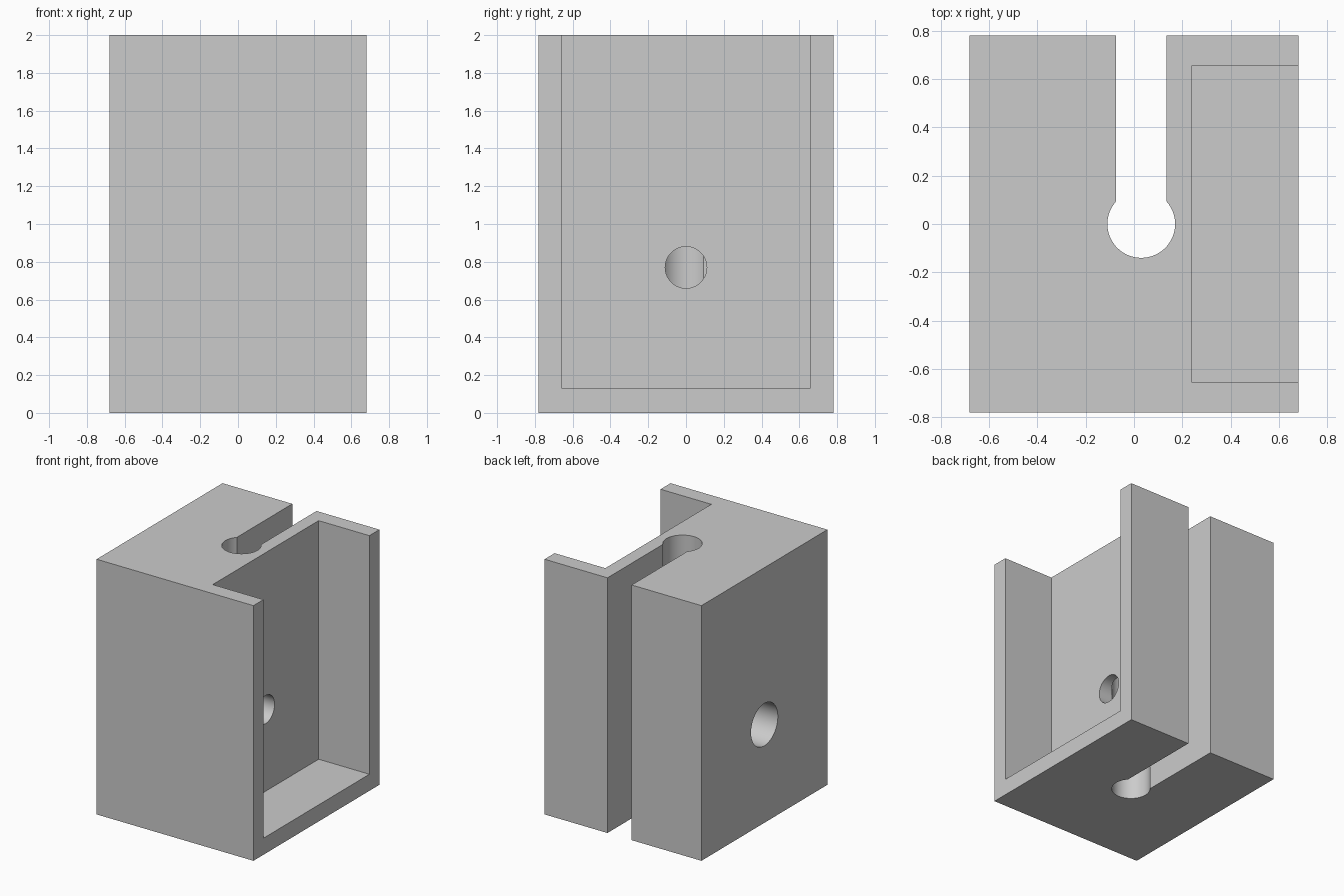
import bpy, bmesh, math
from mathutils import Matrix

cube = bpy.data.objects.get("Cube")
if cube:
    bpy.data.objects.remove(cube, do_unlink=True)

W, D, H = 0.68, 0.78, 2.0             # half width, half depth, height
BORE_X, BORE_R, SLOT = 0.03, 0.14, 0.105
POCKET_X, POCKET_Y, FLOOR = 0.24, 0.656, 0.13
HOLE_Z = 0.77

grey = bpy.data.materials.new("light_grey")
grey.use_nodes = True
grey.diffuse_color = (0.6, 0.6, 0.6, 1)
grey.node_tree.nodes["Principled BSDF"].inputs["Base Color"].default_value = (0.6, 0.6, 0.6, 1)


def add_object(name, bm):
    bmesh.ops.recalc_face_normals(bm, faces=bm.faces)
    mesh = bpy.data.meshes.new(name)
    bm.to_mesh(mesh)
    bm.free()
    mesh.materials.append(grey)
    obj = bpy.data.objects.new(name, mesh)
    bpy.context.collection.objects.link(obj)
    return obj


def box(name, lo, hi):
    bm = bmesh.new()
    bmesh.ops.create_cube(bm, size=1)
    for v in bm.verts:
        v.co = [(a + b) / 2 + c * (b - a) for a, b, c in zip(lo, hi, v.co)]
    return add_object(name, bm)


def cross_cylinder(name, x0, x1, radius):
    bm = bmesh.new()
    place = Matrix.Translation(((x0 + x1) / 2, 0, HOLE_Z)) @ Matrix.Rotation(math.pi / 2, 4, 'Y')
    bmesh.ops.create_cone(bm, cap_ends=True, segments=64, radius1=radius,
                          radius2=radius, depth=x1 - x0, matrix=place)
    return add_object(name, bm)


# Block profile with a keyhole slot open to the back
start = math.acos(SLOT / BORE_R)
sweep = math.pi + 2 * start
arc = [(BORE_X + BORE_R * math.cos(start - sweep * i / 48),
        BORE_R * math.sin(start - sweep * i / 48)) for i in range(49)]
profile = [(BORE_X + SLOT, D)] + arc + [(BORE_X - SLOT, D), (-W, D), (-W, -D), (W, -D), (W, D)]
bm = bmesh.new()
face = bm.faces.new([bm.verts.new((x, y, 0)) for x, y in profile])
top = bmesh.ops.extrude_face_region(bm, geom=[face])["geom"]
bmesh.ops.translate(bm, vec=(0, 0, H), verts=[g for g in top if isinstance(g, bmesh.types.BMVert)])
block = add_object("slotted_block", bm)

# Side pocket, small hole into the bore, and wide blind hole opposite
cutters = [
    box("pocket_cutter", (POCKET_X, -POCKET_Y, FLOOR), (W + 0.2, POCKET_Y, H + 0.2)),
    cross_cylinder("small_hole_cutter", BORE_X, POCKET_X + 0.1, 0.11),
    cross_cylinder("blind_hole_cutter", -W - 0.1, -W + 0.44, 0.166),
]
bpy.ops.object.select_all(action='DESELECT')
bpy.context.view_layer.objects.active = block
block.select_set(True)
for cutter in cutters:
    cutter.hide_render = True
    mod = block.modifiers.new(cutter.name, 'BOOLEAN')
    mod.operation = 'DIFFERENCE'
    mod.solver = 'EXACT'
    mod.object = cutter
    bpy.ops.object.modifier_apply(modifier=mod.name)
for cutter in cutters:
    bpy.data.objects.remove(cutter, do_unlink=True)

bpy.ops.object.shade_smooth_by_angle(angle=math.radians(30))
